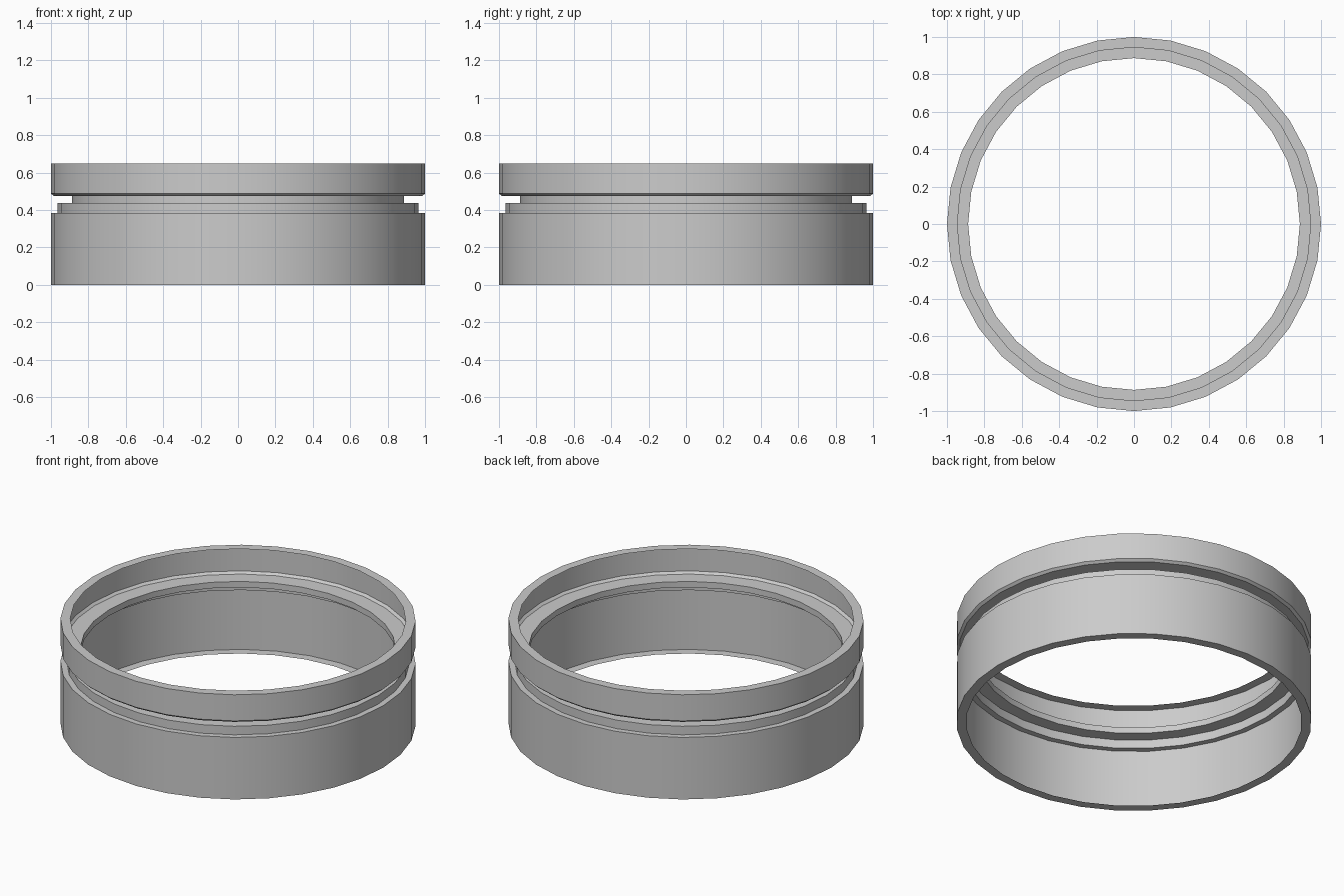
import bpy, bmesh, math

if "Cube" in bpy.data.objects:
    bpy.data.objects.remove(bpy.data.objects["Cube"])

SEGMENTS = 32

grey = bpy.data.materials.new("light grey")
grey.diffuse_color = (0.6, 0.6, 0.6, 1.0)
grey.use_nodes = True
grey.node_tree.nodes["Principled BSDF"].inputs["Base Color"].default_value = grey.diffuse_color


def lathe(name, profile):
    """Revolve an (radius, height) profile, listed bottom to top, about z."""
    bm = bmesh.new()
    rings = []
    for r, z in profile:
        rings.append([bm.verts.new((r * math.cos(2 * math.pi * i / SEGMENTS),
                                    r * math.sin(2 * math.pi * i / SEGMENTS), z))
                      for i in range(SEGMENTS)])
    for low, high in zip(rings, rings[1:]):
        for i in range(SEGMENTS):
            j = (i + 1) % SEGMENTS
            bm.faces.new((low[i], low[j], high[j], high[i]))
    mesh = bpy.data.meshes.new(name)
    bm.to_mesh(mesh)
    bm.free()
    mesh.materials.append(grey)
    obj = bpy.data.objects.new(name, mesh)
    bpy.context.collection.objects.link(obj)
    bpy.ops.object.select_all(action='DESELECT')
    obj.select_set(True)
    bpy.context.view_layer.objects.active = obj
    bpy.ops.object.shade_smooth_by_angle(angle=math.radians(30))
    return obj


# Thin shell open on the inside: lower band with lips, stepped shoulder,
# narrow groove, and upper band with a chamfered lower edge and top lip
lathe("grooved_ring", [
    (0.945, 0.0), (1.0, 0.0), (1.0, 0.385),
    (0.965, 0.385), (0.965, 0.438),
    (0.887, 0.438), (0.887, 0.475),
    (0.985, 0.475), (1.0, 0.488),
    (1.0, 0.65), (0.945, 0.65),
])
